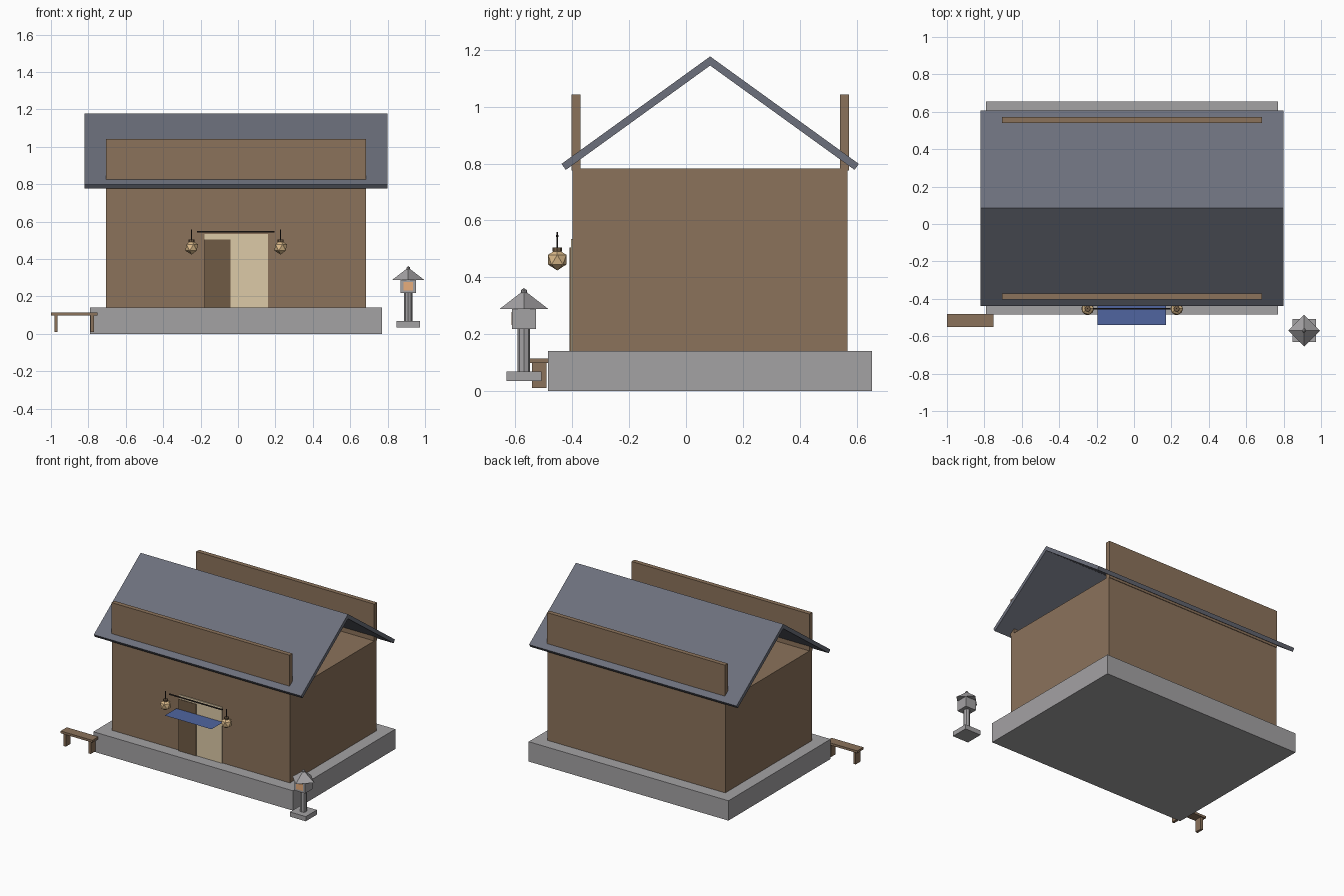
import bpy
from math import atan2, hypot, pi, sin, cos

if "Cube" in bpy.data.objects:
    bpy.data.objects.remove(bpy.data.objects["Cube"])


def material(name, rgb):
    m = bpy.data.materials.new(name)
    m.diffuse_color = (*rgb, 1)
    m.use_nodes = True
    m.node_tree.nodes["Principled BSDF"].inputs["Base Color"].default_value = m.diffuse_color
    return m


WOOD = material("wood", (0.26, 0.17, 0.105))
DARK_WOOD = material("dark_wood", (0.16, 0.105, 0.06))
SLATE = material("slate", (0.15, 0.16, 0.2))
PAPER = material("paper", (0.72, 0.59, 0.39))
LANTERN = material("lantern_paper", (0.72, 0.5, 0.26))
BLUE = material("blue_cloth", (0.08, 0.13, 0.35))
GLOW = material("warm_glow", (0.8, 0.42, 0.2))
IRON = material("iron", (0.03, 0.022, 0.02))
STONE = material("stone", (0.37, 0.36, 0.37))


def finish(name, mat):
    o = bpy.context.object
    o.name = name
    o.data.materials.append(mat)
    return o


def box(name, x, y, z, mat):
    """Box from (min, max) ranges on each axis."""
    bpy.ops.mesh.primitive_cube_add(size=1, location=[(a + b) / 2 for a, b in (x, y, z)])
    bpy.context.object.scale = [b - a for a, b in (x, y, z)]
    return finish(name, mat)


def cyl(name, loc, r, depth, mat, sides=8, rot=(0, 0, 0)):
    bpy.ops.mesh.primitive_cylinder_add(vertices=sides, radius=r, depth=depth, location=loc, rotation=rot)
    return finish(name, mat)


def ball(name, loc, r, mat):
    bpy.ops.mesh.primitive_ico_sphere_add(subdivisions=1, radius=r, location=loc)
    return finish(name, mat)


# House body on its stone plinth
CX, CY = -0.01, 0.085
box("plinth", (CX - 0.78, CX + 0.78), (CY - 0.57, CY + 0.57), (0, 0.14), STONE)
box("walls", (CX - 0.695, CX + 0.695), (CY - 0.484, CY + 0.484), (0.14, 0.783), WOOD)

# Upright boards and roof slopes, front and back
run, rise, thick = 0.523, 0.378, 0.026
pitch = atan2(rise, run)
for side, label in ((-1, "front"), (1, "back")):
    y0, y1 = sorted((CY + side * 0.456, CY + side * 0.488))
    box(label + "_upper_board", (CX - 0.695, CX + 0.695), (y0, y1), (0.775, 1.043), WOOD)
    bpy.ops.mesh.primitive_cube_add(
        size=1,
        location=(CX, CY + side * (run / 2 - sin(pitch) * thick / 2),
                  1.177 - rise / 2 - cos(pitch) * thick / 2),
        rotation=(-side * pitch, 0, 0))
    bpy.context.object.scale = (1.62, hypot(run, rise), thick)
    finish(label + "_roof_slope", SLATE)

# Doorway with sliding door, rod and cloth
box("door_screen", (-0.178, 0.16), (-0.405, -0.395), (0.14, 0.535), PAPER)
box("sliding_door", (-0.178, -0.04), (-0.409, -0.395), (0.14, 0.505), DARK_WOOD)
cyl("curtain_rod", (-0.012, -0.453, 0.546), 0.005, 0.415, IRON, 8, (0, pi / 2, 0))
bpy.ops.mesh.primitive_plane_add(size=1, location=(-0.012, -0.475, 0.435))
bpy.context.object.scale = (0.365, 0.13, 1)
finish("door_cloth", BLUE)

# Hanging paper lanterns
for x, label in ((-0.248, "left"), (0.228, "right")):
    ball(label + "_paper_lantern", (x, -0.453, 0.462), 0.038, LANTERN)
    cyl(label + "_lantern_cap", (x, -0.453, 0.497), 0.016, 0.014, DARK_WOOD)
    cyl(label + "_lantern_cord", (x, -0.453, 0.53), 0.003, 0.058, IRON, 6)

# Bench
box("bench_seat", (-1, -0.752), (-0.55, -0.482), (0.098, 0.114), WOOD)
for x, label in ((-0.973, "left"), (-0.779, "right")):
    box(label + "_bench_leg", (x - 0.009, x + 0.009), (-0.542, -0.49), (0.01, 0.1), WOOD)

# Stone garden lantern
LX, LY = 0.91, -0.57
box("lantern_foot", (LX - 0.062, LX + 0.062), (LY - 0.062, LY + 0.062), (0.035, 0.068), STONE)
cyl("lantern_post", (LX, LY, 0.143), 0.022, 0.155, STONE)
box("lantern_fire_box", (LX - 0.042, LX + 0.042), (LY - 0.042, LY + 0.042), (0.218, 0.289), STONE)
box("lantern_window", (LX - 0.026, LX + 0.026), (LY - 0.044, LY - 0.038), (0.232, 0.278), GLOW)
bpy.ops.mesh.primitive_cone_add(vertices=4, radius1=0.085, radius2=0.01, depth=0.058, location=(LX, LY, 0.318))
finish("lantern_roof", STONE)
ball("lantern_finial", (LX, LY, 0.35), 0.012, STONE)
